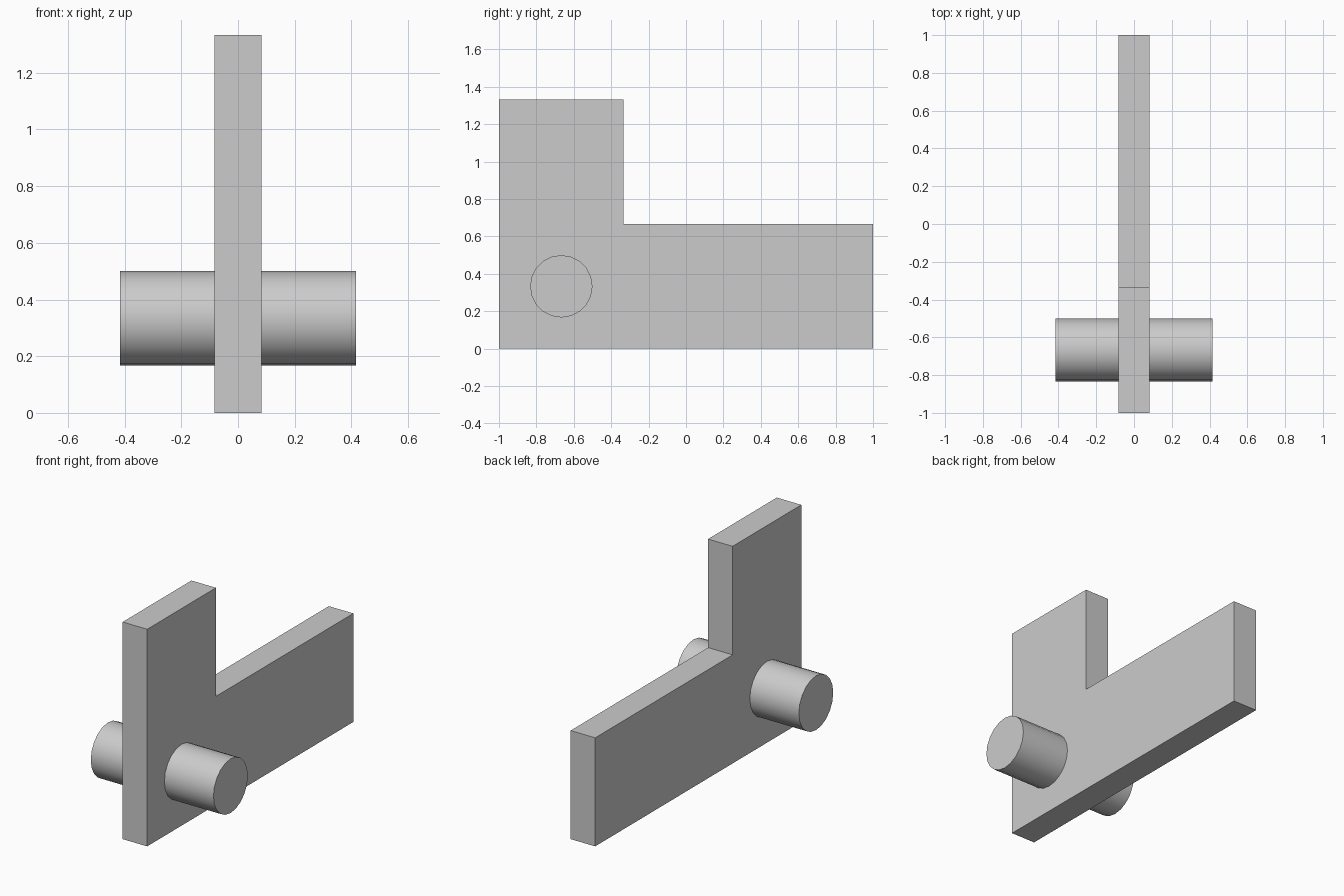
import bpy, bmesh, math
from mathutils import Matrix

cube = bpy.data.objects.get("Cube")
if cube:
    bpy.data.objects.remove(cube, do_unlink=True)

grey = bpy.data.materials.new("light_grey")
grey.use_nodes = True
colour = (0.6, 0.6, 0.6, 1)
grey.diffuse_color = colour
grey.node_tree.nodes["Principled BSDF"].inputs["Base Color"].default_value = colour


def add_object(name, bm):
    bmesh.ops.recalc_face_normals(bm, faces=bm.faces)
    mesh = bpy.data.meshes.new(name)
    bm.to_mesh(mesh)
    bm.free()
    mesh.materials.append(grey)
    obj = bpy.data.objects.new(name, mesh)
    bpy.context.collection.objects.link(obj)
    return obj


UNIT = 1 / 3
HALF_THICK = UNIT / 4

# L-shaped plate: side profile (y, z) extruded along x
profile = [(-1, 0), (1, 0), (1, 2 * UNIT), (-UNIT, 2 * UNIT),
           (-UNIT, 4 * UNIT), (-1, 4 * UNIT)]
bm = bmesh.new()
face = bm.faces.new([bm.verts.new((-HALF_THICK, y, z)) for y, z in profile])
side = bmesh.ops.extrude_face_region(bm, geom=[face])
moved = [v for v in side["geom"] if isinstance(v, bmesh.types.BMVert)]
bmesh.ops.translate(bm, verts=moved, vec=(2 * HALF_THICK, 0, 0))
add_object("l_shaped_plate", bm)

# Round axle running through the plate
bm = bmesh.new()
placement = Matrix.Translation((0, -2 * UNIT, UNIT)) @ Matrix.Rotation(math.pi / 2, 4, "Y")
bmesh.ops.create_cone(bm, cap_ends=True, segments=20, radius1=UNIT / 2,
                      radius2=UNIT / 2, depth=2.5 * UNIT, matrix=placement)
axle = add_object("axle", bm)
bpy.ops.object.select_all(action="DESELECT")
axle.select_set(True)
bpy.context.view_layer.objects.active = axle
bpy.ops.object.shade_smooth_by_angle(angle=math.radians(40))
